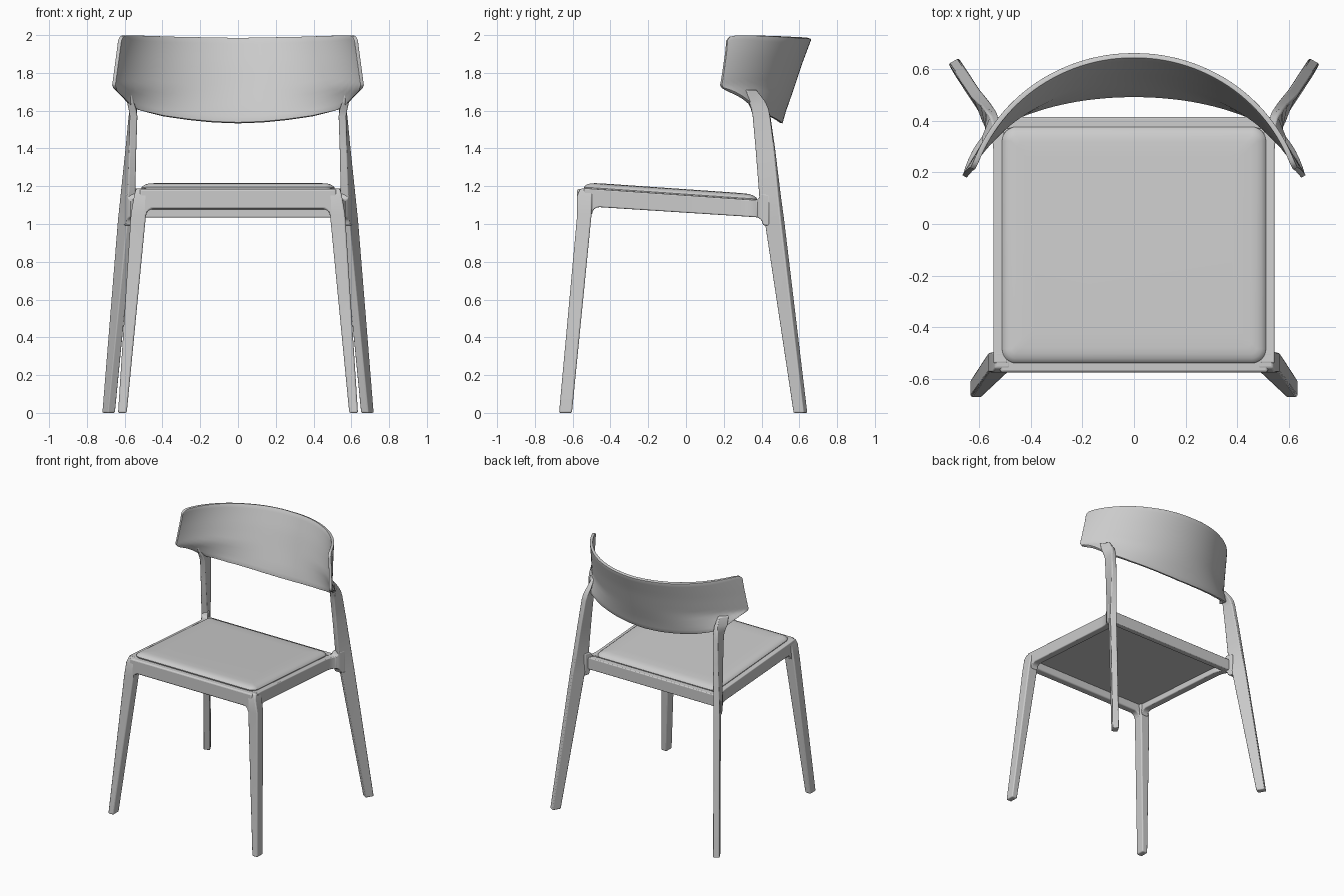
import bpy
from math import sin, cos, pi, radians, sqrt

if "Cube" in bpy.data.objects:
    bpy.data.objects.remove(bpy.data.objects["Cube"])


def make(name, verts, faces, bevel=0.0, mirror=False):
    me = bpy.data.meshes.new(name)
    me.from_pydata(verts, [], faces)
    ob = bpy.data.objects.new(name, me)
    bpy.context.collection.objects.link(ob)
    bpy.ops.object.select_all(action='DESELECT')
    bpy.context.view_layer.objects.active = ob
    ob.select_set(True)
    bpy.ops.object.mode_set(mode='EDIT')
    bpy.ops.mesh.select_all(action='SELECT')
    bpy.ops.mesh.normals_make_consistent(inside=False)
    bpy.ops.object.mode_set(mode='OBJECT')
    if bevel:
        b = ob.modifiers.new("bevel", 'BEVEL')
        b.width, b.segments, b.limit_method = bevel, 3, 'ANGLE'
        b.angle_limit = radians(50)
    if mirror:
        ob.modifiers.new("mirror", 'MIRROR')
    bpy.ops.object.shade_smooth_by_angle(angle=radians(40))
    return ob


def loft(name, rings, **kw):
    n = len(rings[0])
    verts = [p for r in rings for p in r]
    faces = [(i * n + j, i * n + (j + 1) % n, (i + 1) * n + (j + 1) % n, (i + 1) * n + j)
             for i in range(len(rings) - 1) for j in range(n)]
    faces += [tuple(range(n))[::-1], tuple(range(len(verts) - n, len(verts)))]
    return make(name, verts, faces, **kw)


def interp(x, table):
    for (x0, y0), (x1, y1) in zip(table, table[1:]):
        if x <= x1:
            t = max(0, (x - x0) / (x1 - x0))
            return y0 + t * (y1 - y0)
    return table[-1][1]


def fillet(d, r):
    d = min(max(d, 0), r)
    return r - sqrt(r * r - (r - d) ** 2)


def top(y):
    return 1.19 - 0.069 * (y + 0.55)


def bottom(y):
    return 1.095 - 0.064 * (y + 0.55)


def leg_ring(z, cx, cy, w, d, deg):
    # rectangle turned about the vertical
    a = radians(deg)
    return [(cx + s * w * cos(a) + t * d * sin(a), cy - s * w * sin(a) + t * d * cos(a), z)
            for s, t in ((-1, -1), (1, -1), (1, 1), (-1, 1))]


# Legs
loft("front_leg", [leg_ring(*r, 0) for r in (
    (0, .612, -.638, .023, .034), (1.05, .527, -.538, .04, .038),
    (1.15, .516, -.536, .034, .04), (1.187, .51, -.527, .03, .033))],
    bevel=.008, mirror=True)
loft("rear_leg", [leg_ring(*r) for r in (
    (0, .685, .606, .023, .0315, 30), (1.02, .594, .468, .022, .05, 30),
    (1.15, .583, .445, .022, .055, 22), (1.4, .567, .42, .02, .05, 12),
    (1.57, .556, .4, .02, .046, 5), (1.61, .556, .39, .02, .046, -5),
    (1.65, .557, .372, .018, .046, -22), (1.71, .558, .342, .011, .036, -45))],
    bevel=.007, mirror=True)

# Side rails, flaring into the legs
rings = []
for y in (-.54, -.497, -.493, -.485, -.472, -.457, 0, .29, .33, .36, .375, .385, .395, .402, .408, .44):
    zb = bottom(y) - fillet(y + .497, .04) - fillet(.408 - y, .04)
    zt = top(y) + fillet(.395 - y, .035)
    xo = interp(y, [(.29, .546), (.33, .55), (.36, .562), (.395, .588), (.44, .605)])
    xi = xo - .055
    rings.append([(xi, y, zb), (xo, y, zb), (xo, y, zt), (xi, y, zt)])
loft("side_rail", rings, bevel=.006, mirror=True)

# Front and rear rails
rings = []
half = [0, .25, .447, .462, .475, .483, .487, .52]
for x in [-h for h in half[:0:-1]] + half:
    zb = 1.08 - fillet(.487 - abs(x), .04)
    rings.append([(x, -.576, zb), (x, -.518, zb), (x, -.518, 1.186), (x, -.576, 1.186)])
loft("front_rail", rings, bevel=.01)
loft("rear_rail", [[(x, .37, 1.035), (x, .415, 1.035), (x, .415, 1.124), (x, .37, 1.126)]
                   for x in (-.575, .575)], bevel=.006)


# Seat
def rounded_ring(inset, h, hx=.512, y0=-.54, y1=.377, r=.055):
    cy, hy = (y0 + y1) / 2, (y1 - y0) / 2
    rr = max(r - inset, .02)
    ring = []
    for q, (sx, sy) in enumerate(((1, 1), (-1, 1), (-1, -1), (1, -1))):
        for k in range(9):
            a = (q + k / 8) * pi / 2
            x = sx * (hx - inset - rr) + rr * cos(a)
            y = cy + sy * (hy - inset - rr) + rr * sin(a)
            ring.append((x, y, top(y) + h))
    return ring


loft("seat_cushion", [rounded_ring(*p) for p in (
    (.006, -.01), (.001, .001), (0, .006), (.006, .014), (.018, .022),
    (.036, .028), (.06, .031), (.12, .032))])
loft("seat_panel", [[(-.52, y, top(y) - .05), (.52, y, top(y) - .05),
                     (.52, y, top(y) - .006), (-.52, y, top(y) - .006)] for y in (-.55, .39)])

# Curved backrest: bending radius and rake vary with height
RAKE = [(1.53, .51), (1.6, .53), (1.72, .572), (1.85, .615), (2, .671)]
RADIUS = [(1.53, 1.2), (1.6, 1.08), (1.65, .92), (1.72, .763), (2, .657)]
LOWER = [(0, 1.535), (.2, 1.54), (.4, 1.553), (.6, 1.572), (.8, 1.604), (.87, 1.633),
         (.9, 1.655), (.98, 1.708), (1, 1.735)]
UPPER = [(0, 1.982), (.5, 1.988), (.9, 1.998), (.97, 1.998), (.99, 1.992), (1, 1.972)]
NU, NV = 64, 14
verts = []
for i in range(NU + 1):
    u = sin(pi / 2 * (2 * i / NU - 1))
    lo, hi = interp(abs(u), LOWER), interp(abs(u), UPPER)
    for j in range(NV + 1):
        z = lo + (hi - lo) * j / NV
        x = u * (.66 - .038 * max(0, (z - 1.72) / .28))
        R = interp(z, RADIUS)
        verts.append((x, interp(z, RAKE) - .01 - R + sqrt(R * R - x * x), z))
faces = [(i * (NV + 1) + j, (i + 1) * (NV + 1) + j, (i + 1) * (NV + 1) + j + 1, i * (NV + 1) + j + 1)
         for i in range(NU) for j in range(NV)]
back = make("backrest", verts, faces)
sol = back.modifiers.new("thickness", 'SOLIDIFY')
sol.thickness, sol.offset = .02, 0
bev = back.modifiers.new("edge", 'BEVEL')
bev.width, bev.segments, bev.limit_method = .005, 2, 'ANGLE'
bev.angle_limit = radians(50)
